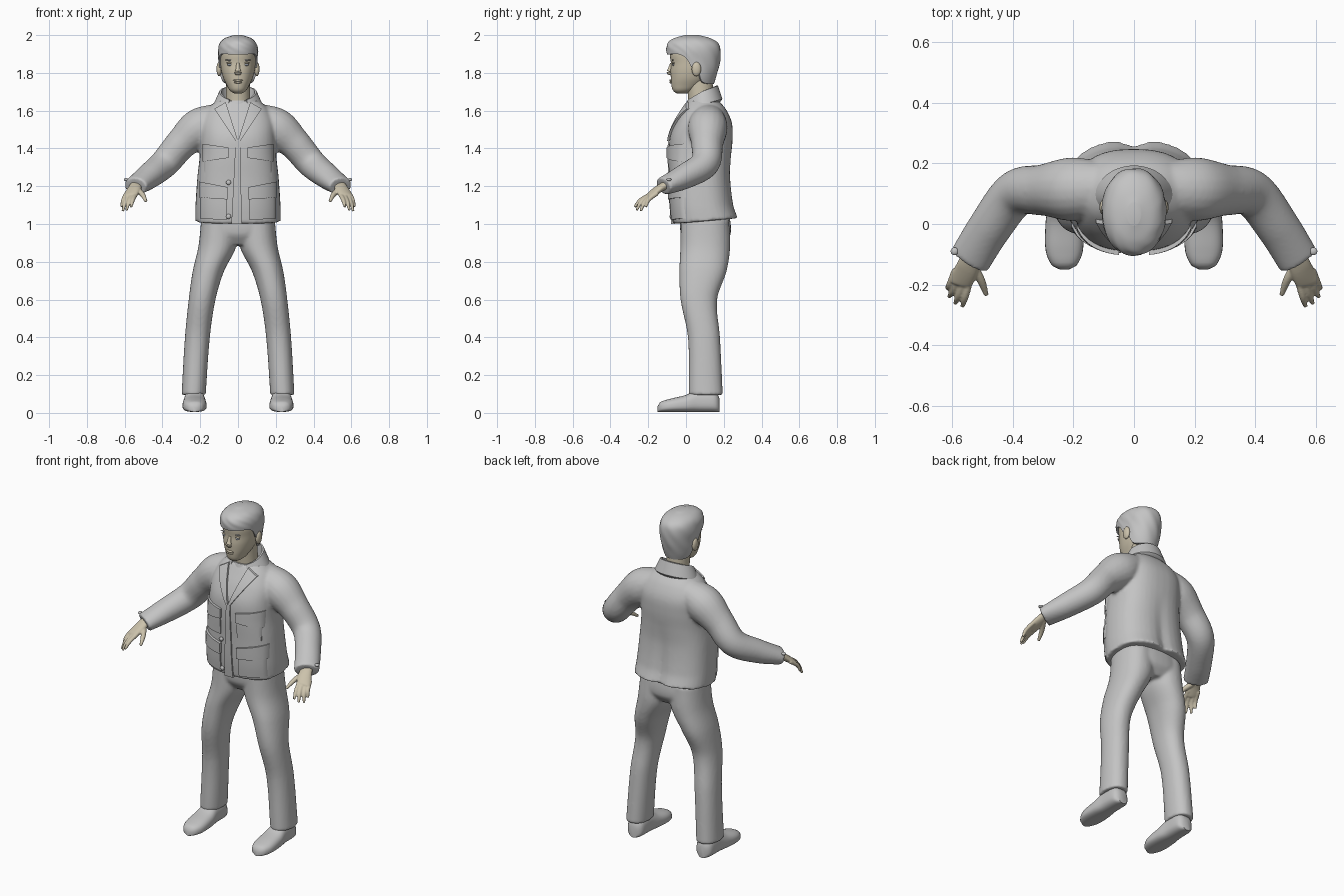
import bpy, bmesh, math
from mathutils import Vector, Matrix

if "Cube" in bpy.data.objects:
    bpy.data.objects.remove(bpy.data.objects["Cube"])


def material(name, rgb):
    m = bpy.data.materials.new(name)
    m.use_nodes = True
    m.diffuse_color = (*rgb, 1)
    m.node_tree.nodes["Principled BSDF"].inputs["Base Color"].default_value = (*rgb, 1)
    return m


GREY = material("cloth_grey", (0.55, 0.55, 0.55))
SKIN = material("skin", (0.6, 0.54, 0.41))
EYE = material("eye_blue_grey", (0.42, 0.46, 0.52))


def sample(rows, k):
    """Smooth interpolation of rows (key, values...) at key k."""
    k = min(max(k, rows[0][0]), rows[-1][0])
    i = 0
    while i < len(rows) - 2 and k > rows[i + 1][0]:
        i += 1
    a, b = rows[i], rows[i + 1]
    p, q = rows[max(i - 1, 0)], rows[min(i + 2, len(rows) - 1)]
    h = b[0] - a[0]
    t = (k - a[0]) / h
    out = []
    for j in range(1, len(a)):
        ta = (b[j] - p[j]) / (b[0] - p[0]) * h
        tb = (q[j] - a[j]) / (q[0] - a[0]) * h
        out.append((2*t**3 - 3*t*t + 1) * a[j] + (t**3 - 2*t*t + t) * ta
                   + (3*t*t - 2*t**3) * b[j] + (t**3 - t*t) * tb)
    return out


def oval(ang, n):
    c, s = math.cos(ang), math.sin(ang)
    return (math.copysign(abs(c) ** (2 / n), c), math.copysign(abs(s) ** (2 / n), s))


def angles(n):
    return [2 * math.pi * i / n for i in range(n)]


def spread(a, b, n):
    return [a + (b - a) * i / n for i in range(n + 1)]


def finish(bm, name, mat, voxel=0):
    bmesh.ops.recalc_face_normals(bm, faces=bm.faces)
    me = bpy.data.meshes.new(name)
    bm.to_mesh(me)
    bm.free()
    me.materials.append(mat)
    ob = bpy.data.objects.new(name, me)
    bpy.context.collection.objects.link(ob)
    if voxel:
        r = ob.modifiers.new("Blend", "REMESH")
        r.mode, r.voxel_size, r.use_smooth_shade = "VOXEL", voxel, True
        s = ob.modifiers.new("Soften", "SMOOTH")
        s.factor, s.iterations = 0.5, 5
    bpy.ops.object.select_all(action="DESELECT")
    ob.select_set(True)
    bpy.context.view_layer.objects.active = ob
    bpy.ops.object.shade_smooth_by_angle(angle=math.radians(45))
    return ob


def build(name, parts, mat, voxel=0, caps=(0, -1)):
    """Bridge each part's list of closed rings into one mesh."""
    bm = bmesh.new()
    for rings in parts:
        vs = [[bm.verts.new(p) for p in r] for r in rings]
        for a, b in zip(vs, vs[1:]):
            for i in range(len(a)):
                j = (i + 1) % len(a)
                bm.faces.new((a[i], a[j], b[j], b[i]))
        for c in caps:
            bm.faces.new(vs[c])
    return finish(bm, name, mat, voxel)


def body_point(rows, z, ang, n):
    yf, yb, hw = sample(rows, z)
    c, s = oval(ang, n)
    return Vector((hw * c, (yf + yb) / 2 + (yb - yf) / 2 * s, z))


def body(rows, n=2.4, steps=32):
    return [[body_point(rows, z, a, n) for a in angles(40)]
            for z in spread(rows[0][0], rows[-1][0], steps)]


def front_y(rows, x, z, n):
    yf, yb, hw = sample(rows, z)
    return (yf + yb) / 2 - (yb - yf) / 2 * max(0, 1 - abs(x / hw) ** n) ** (1 / n)


def tube(pts, steps=20, n=2):
    """Rings square to a path of (x, y, z, width, depth)."""
    rows = [(i, *p) for i, p in enumerate(pts)]
    rings = []
    for k in spread(0, len(pts) - 1, steps):
        x, y, z, rx, ry = sample(rows, k)
        t = Vector(sample(rows, k + .05)[:3]) - Vector(sample(rows, k - .05)[:3])
        u = t.cross(Vector((0, 0, 1))).normalized()
        v = u.cross(t).normalized()
        rings.append([Vector((x, y, z)) + u * rx * oval(a, n)[0] + v * ry * oval(a, n)[1]
                      for a in angles(20)])
    return rings


def flip(rings, side):
    return [[(p[0] * side, p[1], p[2]) for p in r] for r in rings]


def blob(name, loc, scale, mat):
    bm = bmesh.new()
    bmesh.ops.create_uvsphere(bm, u_segments=16, v_segments=10, radius=1,
                              matrix=Matrix.Translation(loc) @ Matrix.Diagonal((*scale, 1)))
    return finish(bm, name, mat)


# Jacket: body with a flared, pleated back hem, blended with both sleeves
COAT = [(1.0, -.07, .28, .227), (1.1, -.08, .255, .225), (1.25, -.085, .237, .215),
        (1.36, -.09, .24, .203), (1.46, -.085, .247, .2), (1.54, -.055, .242, .195),
        (1.61, -.015, .21, .16), (1.655, .012, .17, .11)]
coat = body(COAT, 2.5, 48)
for ring in coat:
    for p in ring:
        if p.y > .12:
            p.y -= .022 * math.exp(-(p.x / .04) ** 2) * max(0, (1.4 - p.z) / .4)
        p.z += .03 * (p.y + .07) / .34 * max(0, (1.1 - p.z) / .1)
arm = tube([(.08, .12, 1.575, .08, .07), (.2, .115, 1.51, .105, .105), (.3, .112, 1.425, .085, .085),
            (.39, .1, 1.32, .077, .077), (.475, -.01, 1.25, .072, .066),
            (.543, -.12, 1.2, .07, .048)], 40)
build("jacket", [coat, flip(arm, 1), flip(arm, -1)], GREY, .009)


# Raised cloth panels that follow the jacket front
def panel(name, bottom, top, thick=.009):
    rings = []
    for t in spread(0, 1, 8):
        (ax, az), (bx, bz) = [tuple(p + (q - p) * t for p, q in zip(bottom[i], top[i])) for i in (0, 1)]
        line = [(ax + (bx - ax) * s, az + (bz - az) * s) for s in spread(0, 1, 10)]
        row = [(x, front_y(COAT, x, z, 2.5), z) for x, z in line]
        rings.append([(x, y - thick, z) for x, y, z in row]
                     + [(x, y + .012, z) for x, y, z in reversed(row)])
    build(name, [rings], GREY)


for s, tag in ((1, "left"), (-1, "right")):
    panel(tag + "_chest_pocket", [(.055*s, 1.25), (.18*s, 1.25)], [(.055*s, 1.4), (.18*s, 1.4)], .006)
    panel(tag + "_chest_flap", [(.05*s, 1.35), (.188*s, 1.33)], [(.05*s, 1.405), (.188*s, 1.425)], .014)
    panel(tag + "_hip_pocket", [(.06*s, 1.02), (.2*s, 1.03)], [(.06*s, 1.19), (.2*s, 1.2)], .008)
    panel(tag + "_hip_flap", [(.055*s, 1.13), (.207*s, 1.14)], [(.055*s, 1.195), (.207*s, 1.225)], .016)
    panel(tag + "_lapel", [(0, 1.44), (.012*s, 1.44)], [(.065*s, 1.645), (.125*s, 1.61)], .012)
panel("placket", [(-.035, 1.0), (.02, 1.0)], [(-.012, 1.45), (.012, 1.45)], .008)
for z in (1.04, 1.22):
    blob("jacket_button", (-.05, front_y(COAT, -.05, z, 2.5) - .006, z), (.013, .008, .013), GREY)

# Folded collar, open at the front
rings = []
for a in spread(math.radians(-62), math.radians(242), 40):
    c, s = math.cos(a), math.sin(a)
    drop = .05 * max(0, -s) + .03 * (1 - max(0, s))
    section = [(.08, .068, 1.64), (.088, .075, 1.732), (.098, .084, 1.732),
               (.13, .108, 1.662), (.118, .095, 1.645)]
    rings.append([(rx * c, .085 + ry * s, z - drop) for rx, ry, z in section])
build("collar", [rings], GREY)

# Trousers: hips blended with both legs
hips = body([(.89, .01, .2, .15), (.95, -.028, .237, .19), (1.08, -.03, .225, .19)])
LEG = [(.095, .235, .105, .064, .09), (.4, .215, .095, .066, .085), (.6, .19, .068, .071, .097),
       (.75, .157, .09, .083, .125), (.88, .11, .102, .1, .132), (1.02, .1, .1, .095, .128)]
leg = []
for z in spread(.095, 1.02, 40):
    x, y, rx, ry = sample(LEG, z)
    leg.append([(x + rx * oval(a, 2.2)[0], y + ry * oval(a, 2.2)[1], z) for a in angles(32)])
build("trousers", [hips, flip(leg, 1), flip(leg, -1)], GREY, .009)

# Shoes: sections along the foot with a flattened sole
SHOE = [(-.15, .03, .015), (-.14, .05, .038), (-.09, .068, .061), (0, .09, .062),
        (.06, .118, .055), (.14, .118, .052), (.165, .1, .044), (.178, .07, .025)]
shoe = []
for y in spread(-.15, .178, 28):
    h, w = sample(SHOE, y)
    ring = []
    for a in angles(28):
        c, s = oval(a, 2.6)
        ring.append((.23 + w * c, y, .005 + h * (.4 + .6 * s if s > 0 else .4 + .4 * s)))
    shoe.append(ring)

# Hands: palm, four fingers and thumb
palm = tube([(.538, -.1, 1.21, .03, .022), (.55, -.145, 1.185, .038, .02),
             (.572, -.19, 1.15, .04, .016), (.576, -.2, 1.143, .03, .01)])
TIPS = [((.547, -.195), (.566, -.272, 1.09)), ((.565, -.195), (.59, -.262, 1.073)),
        ((.583, -.185), (.61, -.24, 1.068)), ((.597, -.172), (.617, -.212, 1.09))]
hand = [palm]
for (x, y), (tx, ty, tz) in TIPS:
    mid = ((x + tx) / 2, (y + ty) / 2 - .006, (1.15 + tz) / 2 + .008)
    hand.append(tube([(x - .008, y + .02, 1.163, .012, .012), (*mid, .0115, .011),
                      (tx, ty, tz, .007, .007)], 12))
hand.append(tube([(.535, -.135, 1.185, .016, .016), (.505, -.185, 1.155, .014, .013),
                  (.487, -.235, 1.12, .008, .008)], 12))
for s, tag in ((1, "left"), (-1, "right")):
    build(tag + "_shoe", [flip(shoe, s)], GREY)
    build(tag + "_hand", [flip(r, s) for r in hand], SKIN, .004)
    blob(tag + "_cuff_button", (.592 * s, -.09, 1.235), (.013, .013, .008), GREY)

# Neck and shirt neckline
build("neck", [body([(1.58, .015, .15, .068), (1.66, .012, .145, .064), (1.78, .0, .14, .062)], 2)], SKIN)
build("shirt_neckline", [body([(1.56, -.025, .15, .085), (1.63, -.002, .15, .08),
                               (1.655, .006, .15, .072)], 2)], GREY)

# Head
HEAD = [(1.692, -.05, .01, .022), (1.705, -.068, .04, .042), (1.735, -.077, .09, .06),
        (1.77, -.08, .125, .077), (1.81, -.082, .15, .088), (1.85, -.08, .16, .093),
        (1.9, -.085, .165, .095), (1.94, -.075, .155, .085), (1.97, -.05, .12, .062),
        (1.988, -.01, .07, .03)]
build("head", [body(HEAD, 2.15)], SKIN)

# Hair: columns running from the hairline up to the crown
HAIR = [(1.72, -.085, .14, .078), (1.78, -.09, .16, .096), (1.85, -.09, .178, .102),
        (1.92, -.104, .183, .106), (1.96, -.095, .168, .095), (1.985, -.06, .125, .068),
        (2.0, -.005, .07, .022)]
LINE = [(-1, 1.897), (-.6, 1.9), (-.3, 1.88), (-.06, 1.825), (.15, 1.825),
        (.35, 1.765), (.6, 1.745), (1, 1.742)]
hair = []
for t in spread(-.04, 1, 26):
    ring = []
    for a in angles(64):
        low = sample(LINE, math.sin(a))[0]
        u = 1 - (1 - max(t, 0)) ** 1.6
        p = body_point(HAIR, low + (2.0 - low) * u, a, 2.1)
        wave = 1 + .012 * math.sin(9 * a + 14 * u) * math.sin(math.pi * u)
        if t < 0:
            wave = .85
        ring.append((p.x * wave, .04 + (p.y - .04) * wave, p.z))
    hair.append(ring)
build("hair", [hair], GREY, caps=(-1,))

# Face features
nose = tube([(0, -.074, 1.85, .009, .01), (0, -.084, 1.825, .011, .01),
             (0, -.089, 1.803, .018, .013), (0, -.08, 1.792, .014, .006)], 14)
build("nose", [nose], SKIN)
for z, w in ((1.76, .026), (1.75, .022)):
    blob("lip", (0, front_y(HEAD, 0, z, 2.15) - .001, z), (w, .008, .006), SKIN)
for s, tag in ((1, "left"), (-1, "right")):
    blob(tag + "_ear", (.1 * s, .055, 1.82), (.014, .025, .038), SKIN)
    y = front_y(HEAD, .042, 1.843, 2.15)
    blob(tag + "_eye", (.042 * s, y + .002, 1.843), (.016, .006, .006), EYE)
    blob(tag + "_eyelid", (.042 * s, y + .002, 1.852), (.02, .007, .005), SKIN)
    blob(tag + "_eyebrow", (.044 * s, y - .001, 1.868), (.023, .005, .004), GREY)
